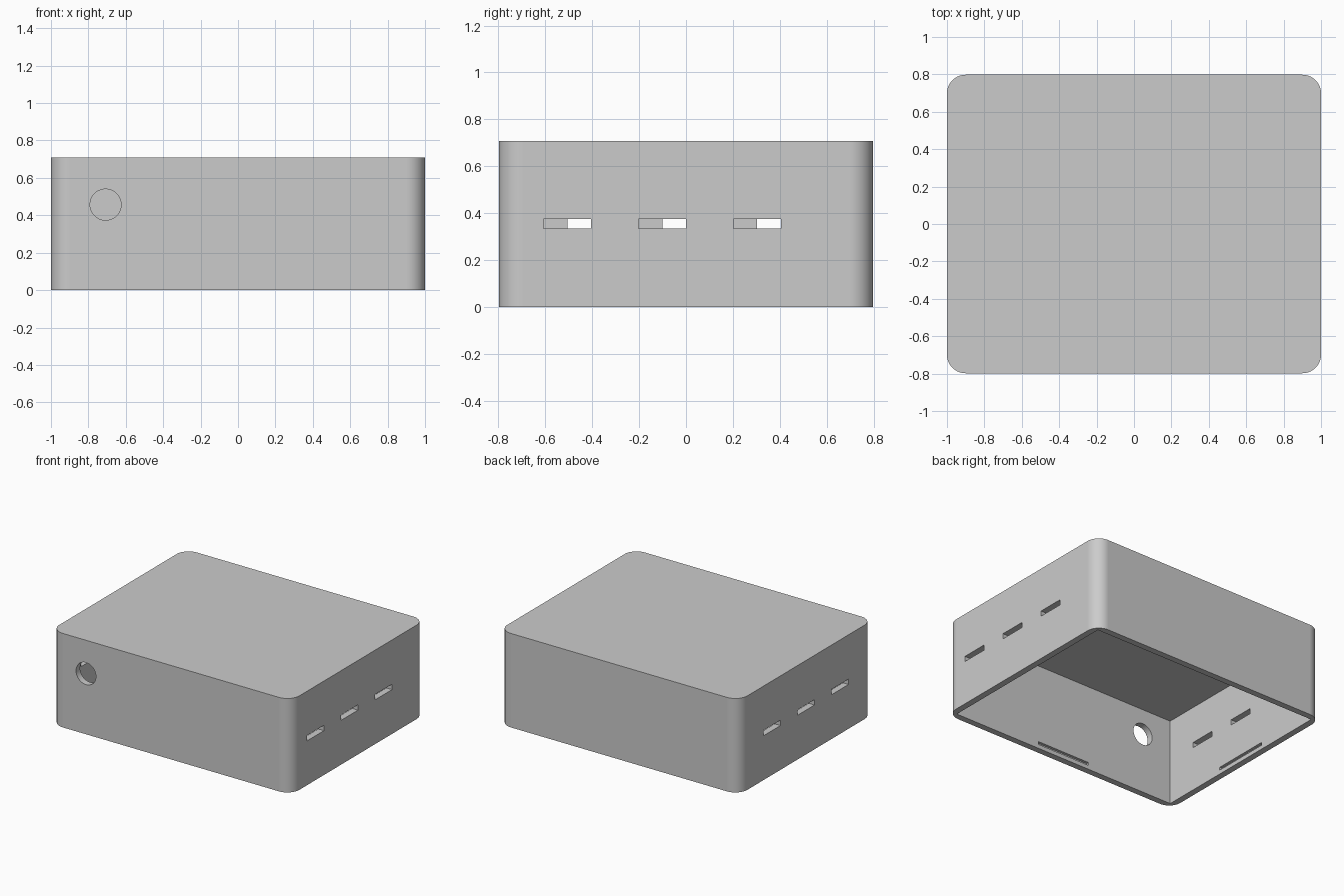
import bpy, bmesh, math
from mathutils import Matrix

if "Cube" in bpy.data.objects:
    bpy.data.objects.remove(bpy.data.objects["Cube"], do_unlink=True)

HX, HY, H = 1.0, 0.798, 0.708     # half width, half depth, height
R, WALL, CEILING = 0.1, 0.048, 0.65
U = 0.02025                       # slot pitch unit

grey = bpy.data.materials.new("light_grey")
grey.use_nodes = True
colour = (0.6, 0.6, 0.6, 1)
grey.diffuse_color = colour
grey.node_tree.nodes["Principled BSDF"].inputs["Base Color"].default_value = colour


def make(name, bm):
    bmesh.ops.recalc_face_normals(bm, faces=bm.faces)
    mesh = bpy.data.meshes.new(name)
    bm.to_mesh(mesh)
    bm.free()
    ob = bpy.data.objects.new(name, mesh)
    bpy.context.collection.objects.link(ob)
    mesh.materials.append(grey)
    return ob


def add_box(bm, lo, hi):
    size = [b - a for a, b in zip(lo, hi)]
    mid = [(a + b) / 2 for a, b in zip(lo, hi)]
    bmesh.ops.create_cube(bm, size=1, matrix=Matrix.Translation(mid) @ Matrix.Diagonal((*size, 1)))


# Outer block with rounded upright corners
bm = bmesh.new()
SEG = 20
outline = []
for q, (sx, sy) in enumerate([(1, 1), (-1, 1), (-1, -1), (1, -1)]):
    for i in range(SEG + 1):
        a = (q + i / SEG) * math.pi / 2
        outline.append(bm.verts.new((sx * (HX - R) + R * math.cos(a),
                                     sy * (HY - R) + R * math.sin(a), 0)))
base = bm.faces.new(outline)
top = bmesh.ops.extrude_face_region(bm, geom=[base])
bmesh.ops.translate(bm, vec=(0, 0, H), verts=[v for v in top["geom"] if isinstance(v, bmesh.types.BMVert)])
case = make("case_shell", bm)

# Cavity, open at the bottom, with square inner corners
ix, iy = HX - WALL, HY - WALL
bm = bmesh.new()
add_box(bm, (-ix, -iy, -0.2), (ix, iy, CEILING))
cutters = [make("cavity_cutter", bm)]

# Side slots, staggered between the two ends
bm = bmesh.new()
z = H / 2
for side, shift in ((1, -25), (-1, -20)):
    for k in range(3):
        y = (shift + 20 * k) * U
        xs = sorted((side * (HX - 0.15), side * (HX + 0.1)))
        add_box(bm, (xs[0], y - 5 * U, z - U), (xs[1], y + 5 * U, z + U))
cutters.append(make("slot_cutter", bm))

# Round hole in the front wall
bm = bmesh.new()
bmesh.ops.create_cone(bm, cap_ends=True, segments=48, radius1=0.083, radius2=0.083, depth=0.3,
                      matrix=Matrix.Translation((-0.708, -HY, 0.457)) @ Matrix.Rotation(math.pi / 2, 4, 'X'))
cutters.append(make("hole_cutter", bm))

# Shallow snap grooves inside the rim on all four walls
bm = bmesh.new()
D, L, Z0, Z1 = 0.02, 0.223, 0.031, 0.053
for s in (1, -1):
    xs = sorted((s * (ix - 0.1), s * (ix + D)))
    ys = sorted((s * (iy - 0.1), s * (iy + D)))
    add_box(bm, (xs[0], -L, Z0), (xs[1], L, Z1))
    add_box(bm, (-L, ys[0], Z0), (L, ys[1], Z1))
cutters.append(make("groove_cutter", bm))

# Cut everything, then remove the helpers
bpy.context.view_layer.objects.active = case
case.select_set(True)
for c in cutters:
    c.hide_render = True
    mod = case.modifiers.new(c.name, 'BOOLEAN')
    mod.operation, mod.solver, mod.object = 'DIFFERENCE', 'EXACT', c
    bpy.ops.object.modifier_apply(modifier=mod.name)
    bpy.data.objects.remove(c, do_unlink=True)

# Smooth the rounded faces, keep the plane walls flat
bpy.ops.object.shade_smooth_by_angle(angle=math.radians(30))
for p in case.data.polygons:
    if max(abs(n) for n in p.normal) > 0.9999:
        p.use_smooth = False
